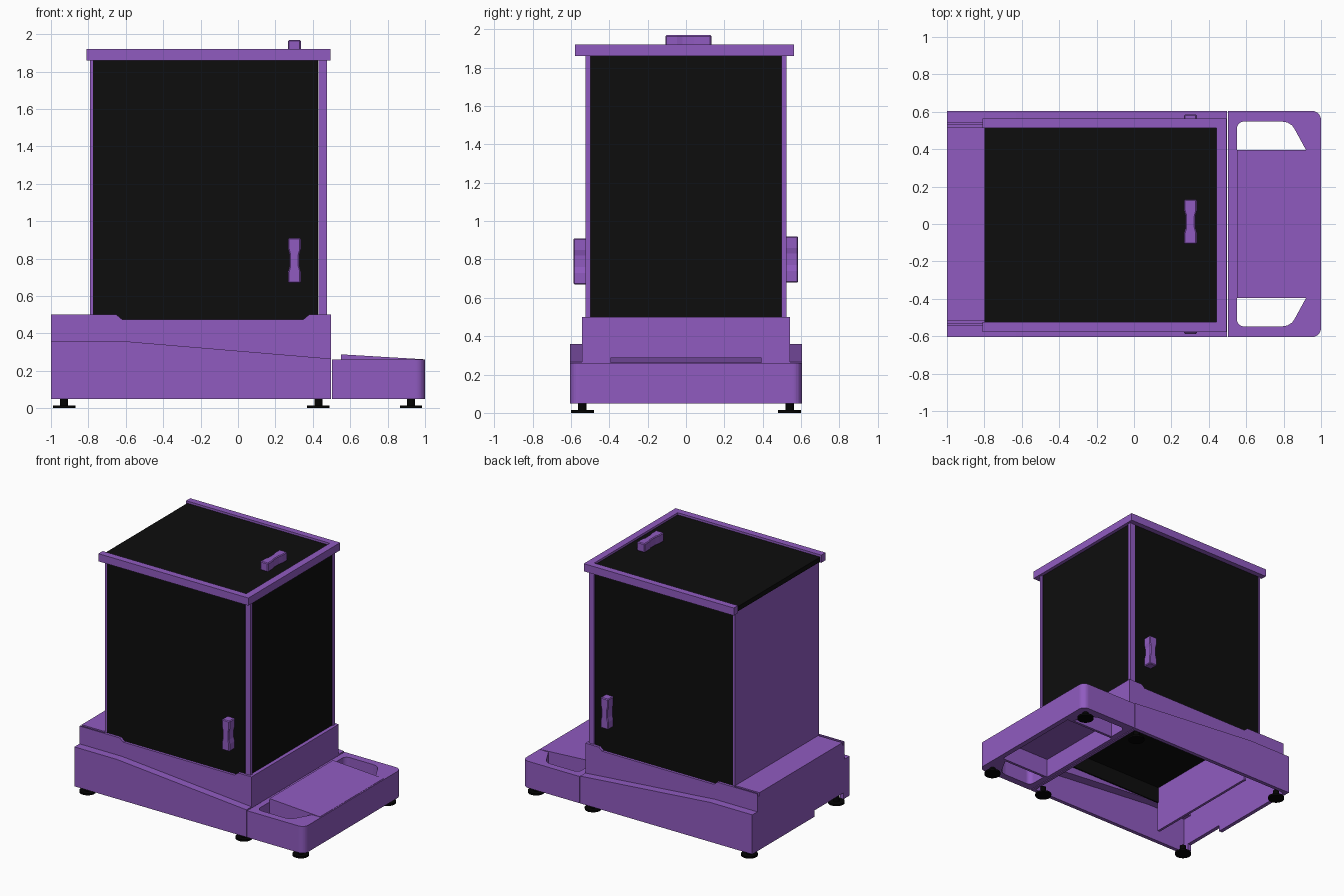
import bpy, bmesh, math

cube = bpy.data.objects.get("Cube")
if cube:
    bpy.data.objects.remove(cube, do_unlink=True)


def material(name, rgb):
    m = bpy.data.materials.new(name)
    m.use_nodes = True
    m.diffuse_color = (*rgb, 1)
    m.node_tree.nodes["Principled BSDF"].inputs["Base Color"].default_value = (*rgb, 1)
    return m


PURPLE = material("purple", (0.28, 0.105, 0.53))
GLASS = material("dark_glass", (0.004, 0.004, 0.004))
RUBBER = material("black_rubber", (0.001, 0.001, 0.001))

PLACE = {
    "x": lambda a, b, t: (t, a, b),
    "y": lambda a, b, t: (a, t, b),
    "z": lambda a, b, t: (a, b, t),
}


def prism(name, points, axis, lo, hi, mat=PURPLE):
    """Extrude a flat outline along one axis."""
    bm = bmesh.new()
    base = bm.faces.new([bm.verts.new(PLACE[axis](a, b, lo)) for a, b in points])
    top = bmesh.ops.extrude_face_region(bm, geom=[base])
    shift = PLACE[axis](0, 0, hi - lo)
    bmesh.ops.translate(bm, vec=shift, verts=[v for v in top["geom"] if isinstance(v, bmesh.types.BMVert)])
    bmesh.ops.recalc_face_normals(bm, faces=bm.faces)
    mesh = bpy.data.meshes.new(name)
    bm.to_mesh(mesh)
    bm.free()
    mesh.materials.append(mat)
    ob = bpy.data.objects.new(name, mesh)
    bpy.context.collection.objects.link(ob)
    return ob


def box(name, x, y, z, mat=PURPLE):
    return prism(name, [(x[0], y[0]), (x[1], y[0]), (x[1], y[1]), (x[0], y[1])], "z", *z, mat)


def combine(target, other, operation):
    """Apply a boolean and discard the helper."""
    mod = target.modifiers.new("cut", "BOOLEAN")
    mod.operation, mod.solver, mod.object = operation, "EXACT", other
    bpy.context.view_layer.objects.active = target
    bpy.ops.object.modifier_apply(modifier=mod.name)
    bpy.data.objects.remove(other, do_unlink=True)


def arc(cx, cy, r, start, steps=8):
    return [(cx + r * math.cos(math.radians(start + 90 * i / steps)),
             cy + r * math.sin(math.radians(start + 90 * i / steps))) for i in range(steps + 1)]


# Hollow base: wide plinth with a sloping shoulder, narrower body above
base = prism("base", [(-1, .05), (.497, .05), (.497, .265), (-.63, .36), (-1, .36)], "y", -.605, .605)
body = prism("body", [(-1, .2), (.497, .2), (.497, .5), (.38, .5), (.35, .475), (-.62, .475),
                      (-.65, .5), (-1, .5)], "y", -.542, .542)
combine(base, body, "UNION")
lower_cavity = prism("lower_cavity", [(-.97, 0), (.475, 0), (.475, .235), (-.63, .33), (-.97, .33)], "y", -.575, .575)
combine(base, lower_cavity, "DIFFERENCE")
combine(base, box("upper_cavity", (-.97, .47), (-.5, .5), (.1, .455)), "DIFFERENCE")
combine(base, box("cable_notch", (-1.1, -.9), (-.53, -.17), (0, .1)), "DIFFERENCE")
for s in (-1, 1):
    # door slide grooves behind the chamber
    y = sorted((s * .515, s * .532))
    combine(base, box("groove", (-1.1, -.79), y, (.475, .6)), "DIFFERENCE")
box("base_partition", (-.67, -.65), (-.5, .5), (.08, .46))
box("chamber_floor", (-.65, .47), (-.5, .5), (.446, .458), GLASS)
for side, s in (("front", -1), ("back", 1)):
    box(side + "_floor_skirt", (-.65, .47), sorted((s * .49, s * .503)), (.32, .45), GLASS)

# Side tray with rounded outer corners, two finger wells and a sloping plate
r = .05
tray = prism("tray", [(.503, -.605)] + arc(1 - r, -.605 + r, r, -90) + arc(1 - r, .605 - r, r, 0)
             + [(.503, .605)], "z", .05, .26)
combine(tray, box("tray_cavity", (.53, .96), (-.375, .375), (0, .2)), "DIFFERENCE")
for s in (-1, 1):
    well = [(.92, .395), (.86, .505), (.845, .527), (.82, .543), (.79, .548)]
    well += arc(.59, .508, .04, 90) + [(.55, .395)]
    combine(tray, prism("well", [(x, s * y) for x, y in well], "z", 0, .4), "DIFFERENCE")
prism("tray_plate", [(.55, .22), (.99, .22), (.99, .262), (.55, .288)], "y", -.395, .395)

# Chamber: doors, end glass, rear panel and corner posts
box("rear_panel", (-.79, -.775), (-.522, .522), (.48, 1.86))
box("end_glass", (.455, .468), (-.497, .503), (.48, 1.86), GLASS)
for side, s in (("front", -1), ("back", 1)):
    box(side + "_door", (-.776, .427), sorted((s * .506, s * .522)), (.46, 1.862), GLASS)
    box(side + "_post", (.431, .476), sorted((s * .497, s * .525)), (.48, 1.86))

# Lid: sliding glass held by rails on three sides
box("lid_glass", (-.80, .445), (-.53, .515), (1.866, 1.903), GLASS)
box("lid_front_rail", (-.81, .495), (-.578, -.525), (1.86, 1.92))
box("lid_back_rail", (-.81, .495), (.512, .563), (1.86, 1.92))
box("lid_end_rail", (.44, .495), (-.525, .512), (1.86, 1.92))


# Waisted handles on both doors and the lid
def waist(cx, cy, swap=False):
    half = [(.034, -.12), (.034, -.06), (.026, -.03), (.026, .03), (.034, .06), (.034, .12)]
    return [(cx + a, cy + b) for a, b in half] + [(cx - a, cy + b) for a, b in reversed(half)]


handles = [prism("front_handle", waist(.302, .79), "y", -.587, -.515),
           prism("back_handle", waist(.302, .80), "y", .515, .585),
           prism("lid_handle", waist(.302, .012), "z", 1.90, 1.97)]
for h in handles:
    bev = h.modifiers.new("soft_edges", "BEVEL")
    bev.width, bev.segments = .006, 1

# Levelling feet: disc and stem
for x in (-.93, .43, .925):
    for y in (-.54, .54):
        for part, rad, lo, hi in (("pad", .06, 0, .014), ("stem", .022, .01, .07)):
            bpy.ops.mesh.primitive_cylinder_add(vertices=24, radius=rad, depth=hi - lo,
                                                location=(x, y, (lo + hi) / 2))
            foot = bpy.context.object
            foot.name = "foot_" + part
            foot.data.materials.append(RUBBER)
            bpy.ops.object.shade_smooth_by_angle()
